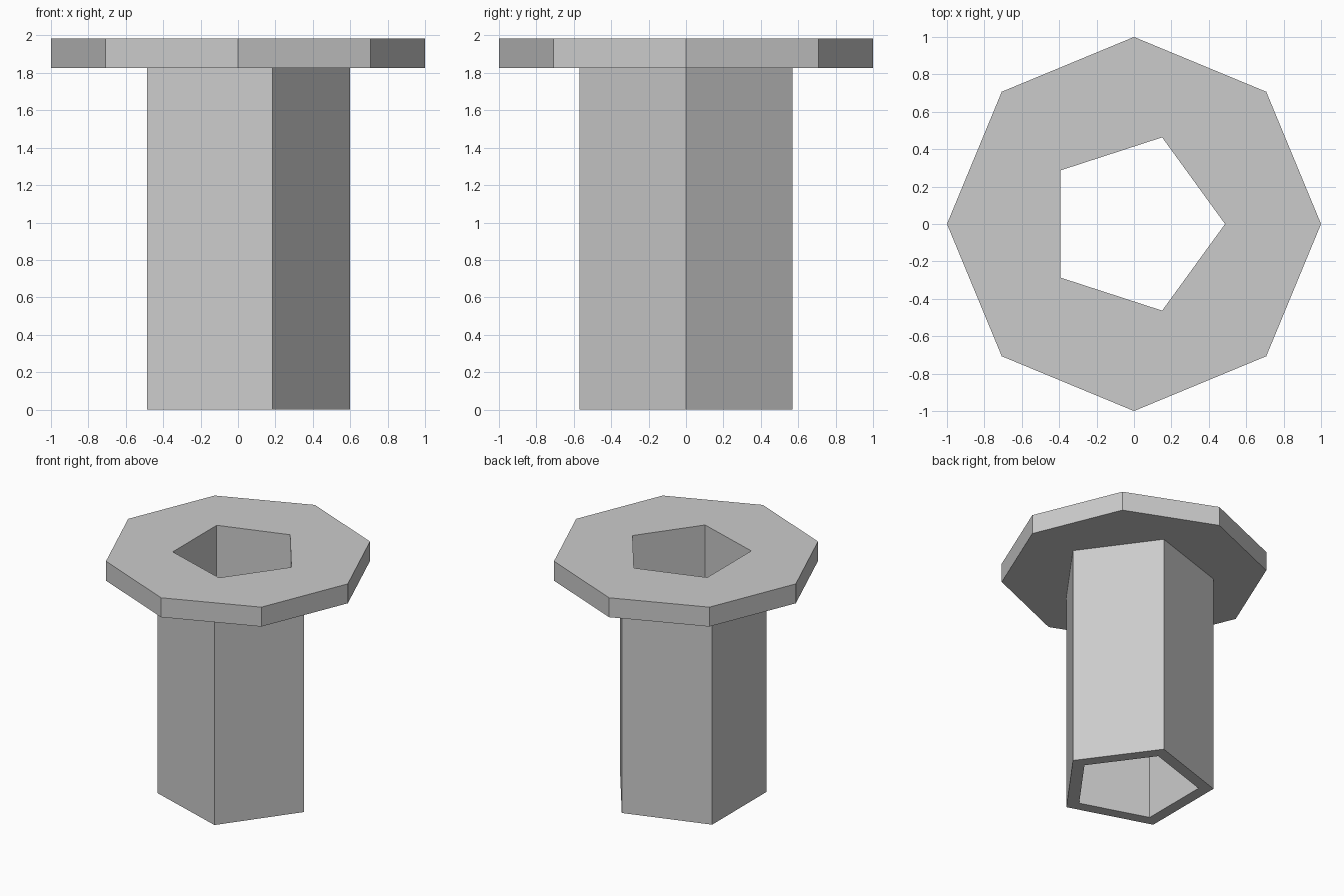
import bpy

cube = bpy.data.objects.get("Cube")
if cube:
    bpy.data.objects.remove(cube, do_unlink=True)

# Main dimensions
TOP, FLANGE_BOTTOM = 1.985, 1.825
FLANGE_RADIUS, SHAFT_RADIUS, BORE_RADIUS = 1.0, 0.6, 0.487

grey = bpy.data.materials.new("plain grey")
grey.use_nodes = True
colour = (0.6, 0.6, 0.6, 1)
grey.diffuse_color = colour
grey.node_tree.nodes["Principled BSDF"].inputs["Base Color"].default_value = colour


def prism(name, sides, radius, bottom, top):
    """Upright prism with one corner pointing along +x."""
    bpy.ops.mesh.primitive_cylinder_add(
        vertices=sides, radius=radius, depth=top - bottom,
        location=(0, 0, (top + bottom) / 2))
    obj = bpy.context.object
    obj.name = name
    # Cylinders start with a corner on +y, so turn it to +x
    obj.rotation_euler.z = -1.5707963
    bpy.ops.object.transform_apply(location=True, rotation=True, scale=True)
    obj.data.materials.append(grey)
    return obj


def combine(target, other, operation):
    """Apply a boolean and discard the second solid."""
    mod = target.modifiers.new(operation.lower(), "BOOLEAN")
    mod.operation, mod.solver, mod.object = operation, "EXACT", other
    bpy.context.view_layer.objects.active = target
    bpy.ops.object.modifier_apply(modifier=mod.name)
    bpy.data.objects.remove(other, do_unlink=True)


# Octagonal flange on a five-sided shaft, joined into one solid
flange_and_shaft = prism("flange_and_shaft", 8, FLANGE_RADIUS, FLANGE_BOTTOM, TOP)
shaft = prism("shaft", 5, SHAFT_RADIUS, 0, (FLANGE_BOTTOM + TOP) / 2)
combine(flange_and_shaft, shaft, "UNION")

# Five-sided bore running right through
bore = prism("bore_cutter", 5, BORE_RADIUS, -0.1, TOP + 0.1)
combine(flange_and_shaft, bore, "DIFFERENCE")
